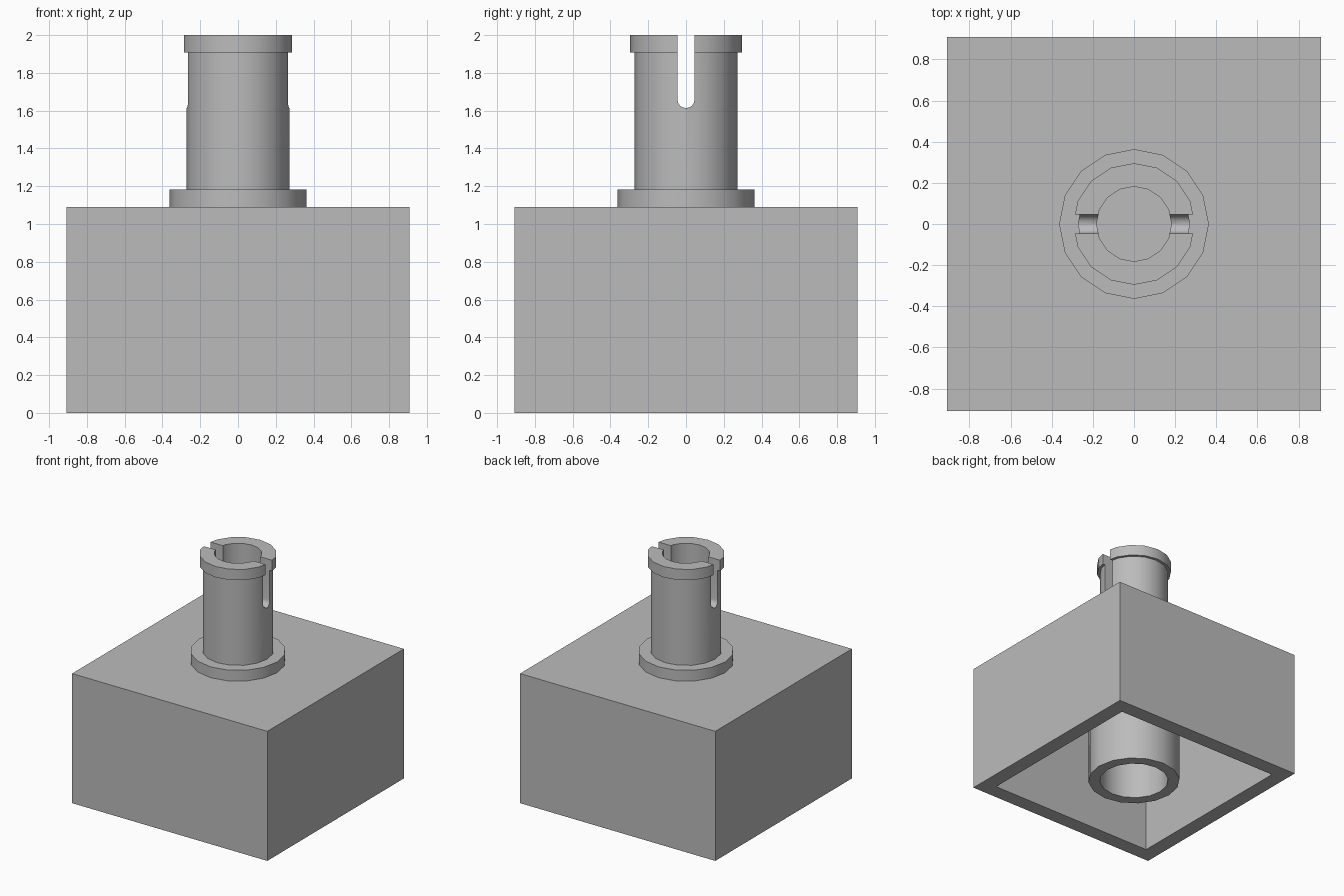
import bpy, bmesh, math
from mathutils import Matrix, Vector

U = 2 / 44            # module: the whole model is 44 units tall
SIDES = 16

old = bpy.data.objects.get("Cube")
if old:
    bpy.data.objects.remove(old, do_unlink=True)

grey = bpy.data.materials.new("mid grey")
grey.use_nodes = True
colour = (0.5, 0.5, 0.5, 1)
grey.diffuse_color = colour
grey.node_tree.nodes["Principled BSDF"].inputs["Base Color"].default_value = colour


def make_object(name, bm):
    bmesh.ops.recalc_face_normals(bm, faces=bm.faces)
    mesh = bpy.data.meshes.new(name)
    bm.to_mesh(mesh)
    bm.free()
    mesh.materials.append(grey)
    obj = bpy.data.objects.new(name, mesh)
    bpy.context.collection.objects.link(obj)
    return obj


def ring(name, profile):
    """Revolve a closed (radius, height) profile, given in modules."""
    bm = bmesh.new()
    rows = []
    for i in range(SIDES):
        a = math.tau * i / SIDES
        rows.append([bm.verts.new((r * U * math.cos(a), r * U * math.sin(a), z * U))
                     for r, z in profile])
    n = len(profile)
    for i in range(SIDES):
        a, b = rows[i], rows[(i + 1) % SIDES]
        for j in range(n):
            k = (j + 1) % n
            bm.faces.new((a[j], b[j], b[k], a[k]))
    return make_object(name, bm)


def smooth(obj):
    bpy.ops.object.select_all(action="DESELECT")
    obj.select_set(True)
    bpy.context.view_layer.objects.active = obj
    bpy.ops.object.shade_smooth_by_angle(angle=math.radians(30))


# Hollow block, open underneath
bm = bmesh.new()
bmesh.ops.create_cube(bm, size=1, matrix=Matrix.Translation((0, 0, 12 * U))
                      @ Matrix.Diagonal((40 * U, 40 * U, 24 * U, 1)))
bm.normal_update()
base = min(bm.faces, key=lambda f: f.calc_center_median().z)
bmesh.ops.inset_region(bm, faces=[base], thickness=4 * U)
cavity = bmesh.ops.extrude_face_region(bm, geom=[base])["geom"]
bmesh.ops.translate(bm, vec=Vector((0, 0, 20 * U)),
                    verts=[v for v in cavity if isinstance(v, bmesh.types.BMVert)])
if base.is_valid:
    bmesh.ops.delete(bm, geom=[base], context="FACES_ONLY")
make_object("block", bm)

# Tube inside the block
smooth(ring("underside_tube", [(6, 0), (8, 0), (8, 20), (6, 20)]))

# Hollow pin with a flange and a lip
pin = ring("pin", [(4, 24), (8, 24), (8, 26), (6, 26), (6, 42),
                   (6.5, 42), (6.5, 44), (4, 44)])

# Round-ended slot cut across the pin
bm = bmesh.new()
outline = [(1, 46), (-1, 46)] + [
    (math.cos(a), 36.5 + math.sin(a))
    for a in (math.pi + math.pi * i / 8 for i in range(9))]
end = bm.faces.new([bm.verts.new((-10 * U, y * U, z * U)) for y, z in outline])
far = bmesh.ops.extrude_face_region(bm, geom=[end], use_keep_orig=True)["geom"]
bmesh.ops.translate(bm, vec=Vector((20 * U, 0, 0)),
                    verts=[v for v in far if isinstance(v, bmesh.types.BMVert)])
cutter = make_object("slot_cutter", bm)
cutter.hide_render = True
cutter.hide_viewport = True

cut = pin.modifiers.new("slot", "BOOLEAN")
cut.operation = "DIFFERENCE"
cut.solver = "EXACT"
cut.object = cutter
bpy.context.view_layer.update()
evaluated = pin.evaluated_get(bpy.context.evaluated_depsgraph_get())
pin.data = bpy.data.meshes.new_from_object(evaluated)
pin.modifiers.clear()
bpy.data.objects.remove(cutter, do_unlink=True)
smooth(pin)
